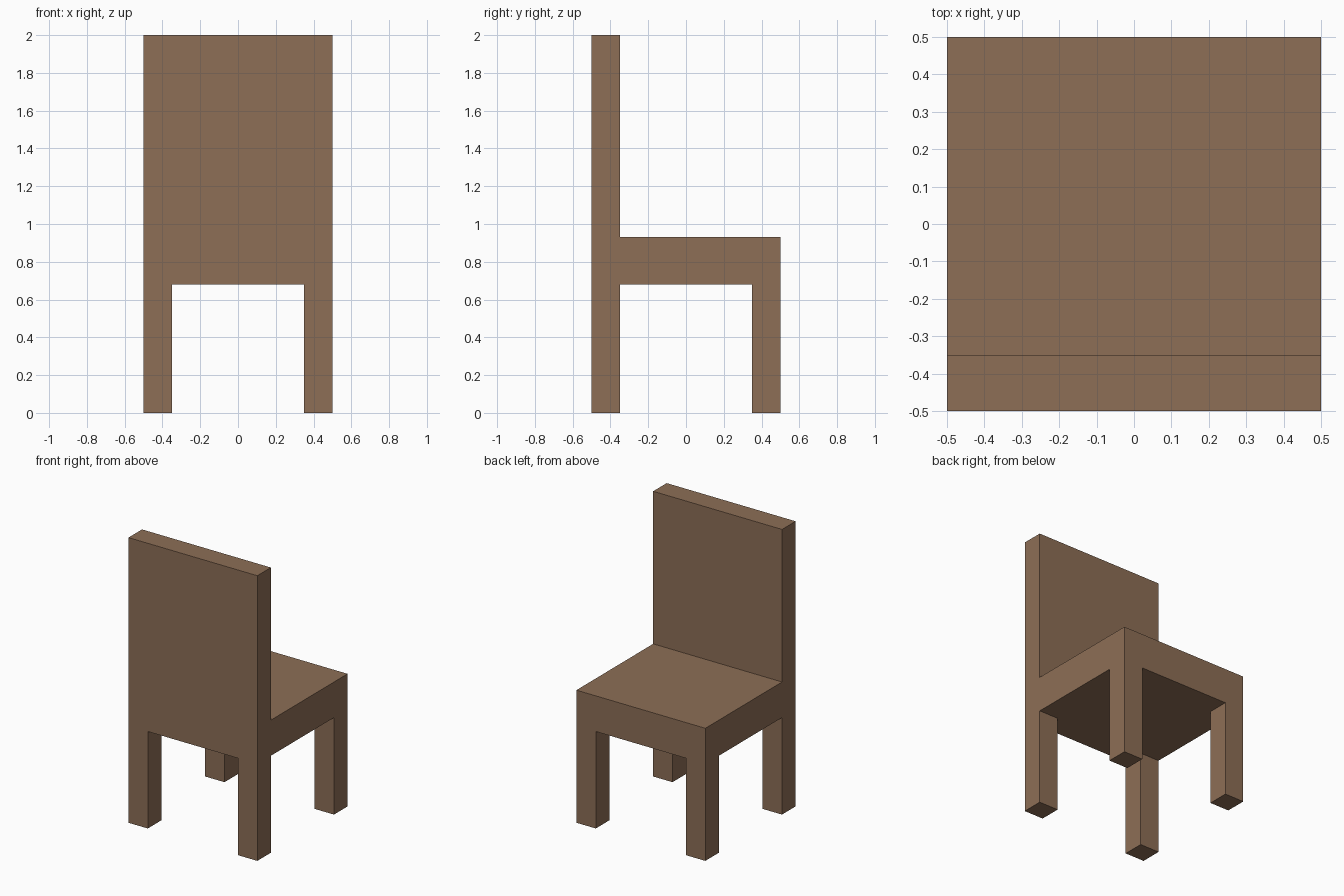
import bpy
import bmesh

if "Cube" in bpy.data.objects:
    bpy.data.objects.remove(bpy.data.objects["Cube"])

LEG, HALF = 0.15, 0.5
APRON_Z, RECESS_Z, SEAT_Z, TOP_Z = 0.68, 0.83, 0.93, 2.0
INNER = HALF - LEG

wood = bpy.data.materials.new("brown wood")
wood.diffuse_color = (0.266, 0.156, 0.093, 1)
wood.use_nodes = True
wood.node_tree.nodes["Principled BSDF"].inputs["Base Color"].default_value = wood.diffuse_color

bm = bmesh.new()


def faces_at(z, rule):
    """Horizontal faces at height z whose centre satisfies the rule."""
    found = []
    for f in bm.faces:
        c = f.calc_center_median()
        if all(abs(v.co.z - z) < 1e-4 for v in f.verts) and rule(c.x, c.y):
            found.append(f)
    return found


def pull(faces, z):
    """Extrude faces to a new height."""
    out = bmesh.ops.extrude_face_region(bm, geom=faces)["geom"]
    for v in out:
        if isinstance(v, bmesh.types.BMVert):
            v.co.z = z


# Seat plan: 3 x 3 grid with the lines on the leg edges
bmesh.ops.create_grid(bm, x_segments=3, y_segments=3, size=HALF)
for v in bm.verts:
    for i in (0, 1):
        if abs(v.co[i]) < 0.4:
            v.co[i] = INNER if v.co[i] > 0 else -INNER
    v.co.z = SEAT_Z

# Seat block with apron
pull(bm.faces[:], APRON_Z)
# Four corner legs
pull(faces_at(APRON_Z, lambda x, y: abs(x) > INNER and abs(y) > INNER), 0)
# Recess under the seat
pull(faces_at(APRON_Z, lambda x, y: abs(x) < INNER and abs(y) < INNER), RECESS_Z)
# Backrest on the -y edge
pull(faces_at(SEAT_Z, lambda x, y: y < -INNER), TOP_Z)

bmesh.ops.recalc_face_normals(bm, faces=bm.faces[:])
mesh = bpy.data.meshes.new("chair")
bm.to_mesh(mesh)
bm.free()
mesh.materials.append(wood)
chair = bpy.data.objects.new("chair", mesh)
bpy.context.collection.objects.link(chair)
